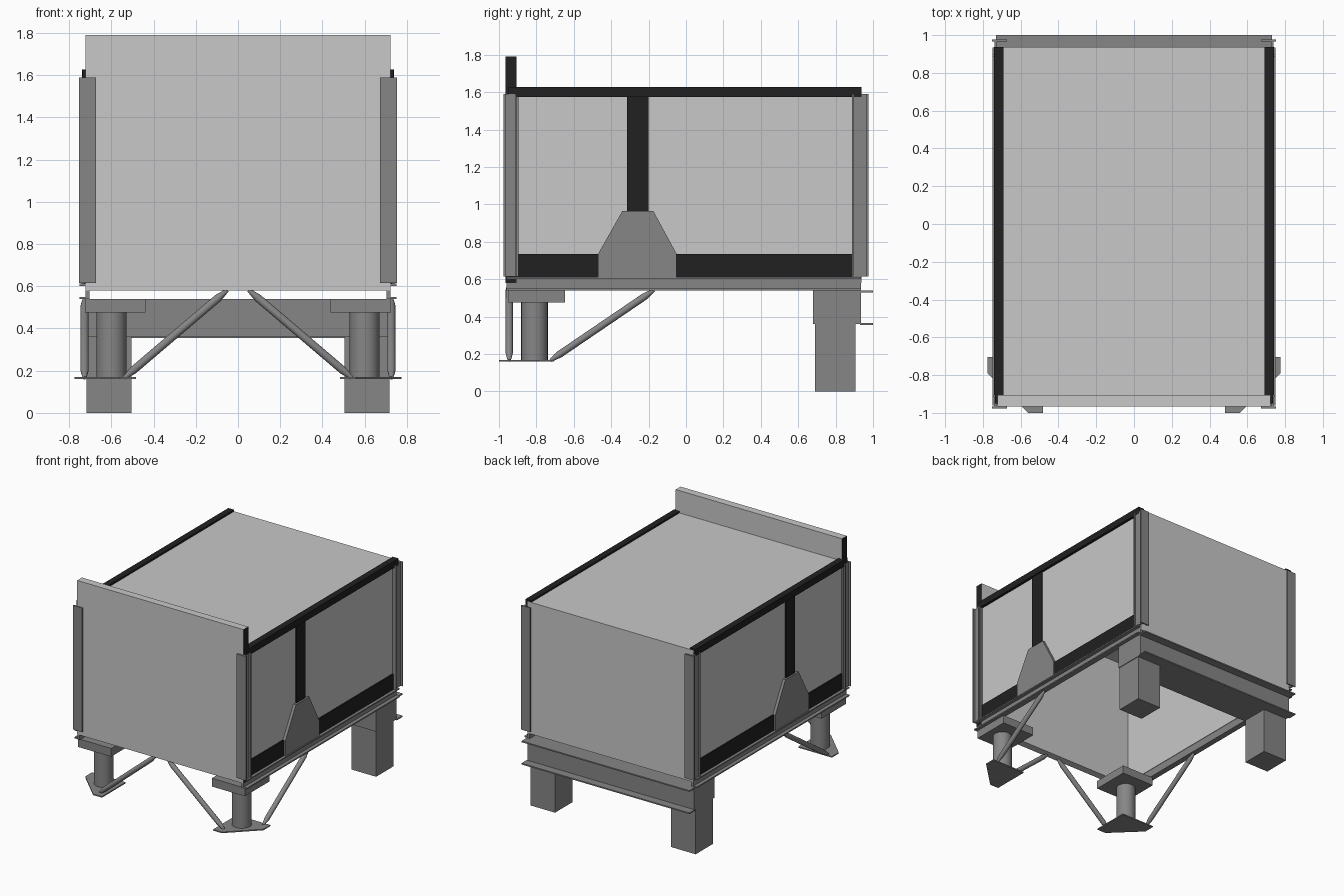
import bpy, bmesh, math
from mathutils import Vector

if "Cube" in bpy.data.objects:
    bpy.data.objects.remove(bpy.data.objects["Cube"])


def mat(name, v):
    m = bpy.data.materials.new(name)
    m.diffuse_color = (v, v, v, 1)
    m.use_nodes = True
    m.node_tree.nodes["Principled BSDF"].inputs["Base Color"].default_value = m.diffuse_color
    return m


LIGHT = mat("light grey panel", 0.58)
METAL = mat("mid grey steel", 0.24)
BLACK = mat("black trim", 0.015)


def finish(name, bm, *mats):
    bmesh.ops.recalc_face_normals(bm, faces=bm.faces)
    me = bpy.data.meshes.new(name)
    bm.to_mesh(me)
    bm.free()
    for m in mats:
        me.materials.append(m)
    ob = bpy.data.objects.new(name, me)
    bpy.context.collection.objects.link(ob)
    return ob


def box(name, x, y, z, *mats):
    bm = bmesh.new()
    bmesh.ops.create_cube(bm, size=1)
    for v in bm.verts:
        v.co = [(a + b) / 2 + c * (b - a) for c, (a, b) in zip(v.co, (x, y, z))]
    return finish(name, bm, *mats)


def prism(name, pts, offset, m):
    bm = bmesh.new()
    f = bm.faces.new([bm.verts.new(p) for p in pts])
    r = bmesh.ops.extrude_face_region(bm, geom=[f])
    for v in r["geom"]:
        if isinstance(v, bmesh.types.BMVert):
            v.co += Vector(offset)
    return finish(name, bm, m)


def tube(name, a, b, r, m, n=24, taper=0.0):
    # round bar from a to b; optional narrowed ends
    a, b = Vector(a), Vector(b)
    d = b - a
    q = d.to_track_quat('Z', 'Y')
    stops = [(0, r * 0.45), (taper, r), (1 - taper, r), (1, r * 0.45)] if taper else [(0, r), (1, r)]
    bm = bmesh.new()
    rings = [[bm.verts.new(a + d * t + q @ Vector((rr * math.cos(2 * math.pi * i / n),
              rr * math.sin(2 * math.pi * i / n), 0))) for i in range(n)] for t, rr in stops]
    for lo, hi in zip(rings, rings[1:]):
        for i in range(n):
            bm.faces.new((lo[i], lo[(i + 1) % n], hi[(i + 1) % n], hi[i]))
    bm.faces.new(rings[0])
    bm.faces.new(rings[-1])
    ob = finish(name, bm, m)
    for p in ob.data.polygons:
        p.use_smooth = len(p.vertices) == 4
    ob.data.set_sharp_from_angle(angle=math.radians(40))
    return ob


# Front panel with black side edges
front = box("front_panel", (-.723, .723), (-.965, -.905), (.58, 1.79), LIGHT, BLACK)
for p in front.data.polygons:
    p.material_index = int(abs(p.normal.x) > .9)

# Shell, open underneath
box("back_panel", (-.72, .72), (.915, .937), (.58, 1.615), LIGHT)
box("roof_panel", (-.70, .70), (-.905, .937), (1.60, 1.615), LIGHT)

# Rear cross beam: box body with two outward flanges
box("rear_beam", (-.723, .723), (.68, .936), (.36, .54), METAL)
for z in (.355, .53):
    box("rear_beam_flange", (-.73, .73), (.93, 1.0), (z, z + .01), METAL)

for s, side in ((-1, "left"), (1, "right")):
    def sx(a, b):
        return tuple(sorted((s * a, s * b)))

    # Side wall and black trim
    box(side + "_wall", sx(.70, .72), (-.905, .93), (.60, 1.60), LIGHT)
    box(side + "_top_trim", sx(.69, .74), (-.905, .937), (1.575, 1.628), BLACK)
    box(side + "_trim_end", sx(.72, .737), (-.95, -.905), (1.575, 1.628), BLACK)
    box(side + "_bottom_trim", sx(.715, .729), (-.905, .89), (.61, .735), BLACK)
    box(side + "_upright_trim", sx(.715, .729), (-.315, -.20), (.735, 1.58), BLACK)

    # Tapered gusset plate
    prism(side + "_gusset",
          [(s * .72, y, z) for y, z in ((-.47, .605), (-.05, .605), (-.05, .735),
                                        (-.175, .965), (-.34, .965), (-.47, .735))],
          (s * .022, 0, 0), METAL)

    # Channel side rail
    box(side + "_rail_web", sx(.704, .722), (-.96, .935), (.54, .61), METAL)
    for z in (.54, .602):
        box(side + "_rail_flange", sx(.704, .75), (-.96, .935), (z, z + .01), METAL)

    # Corner posts: outer plate, web and inner lip
    for end, pos in ((-1, "front"), (1, "rear")):
        def sy(a, b):
            return tuple(sorted((end * a, end * b)))
        zz = (.615, 1.59)
        box(f"{side}_{pos}_post_plate", sx(.672, .753), sy(.966, .976), zz, METAL)
        box(f"{side}_{pos}_post_web", sx(.725, .738), sy(.895, .97), zz, METAL)
        box(f"{side}_{pos}_post_lip", sx(.72, .75), sy(.888, .898) if end > 0 else sy(.905, .915), zz, METAL)

    # Rear square leg
    box(side + "_rear_leg", sx(.505, .718), (.69, .905), (0, .37), METAL)

    # Front round leg with cap block and chamfered foot plate
    box(side + "_front_cap", sx(.438, .725), (-.95, -.647), (.475, .54), METAL)
    tube(side + "_front_leg", (s * .60, -.81, .165), (s * .60, -.81, .476), .071, METAL, 32)
    prism(side + "_foot_plate",
          [(s * x, y, .16) for x, y in ((.483, -.705), (.483, -1.0), (.56, -1.0),
                                        (.775, -.79), (.775, -.705))],
          (0, 0, .009), METAL)

    # Diagonal braces
    tube(side + "_cross_brace", (s * .54, -.945, .165), (s * .05, -.945, .582), .019, METAL, 16, .09)
    tube(side + "_long_brace", (s * .727, -.725, .165), (s * .727, -.17, .542), .019, METAL, 16, .09)
